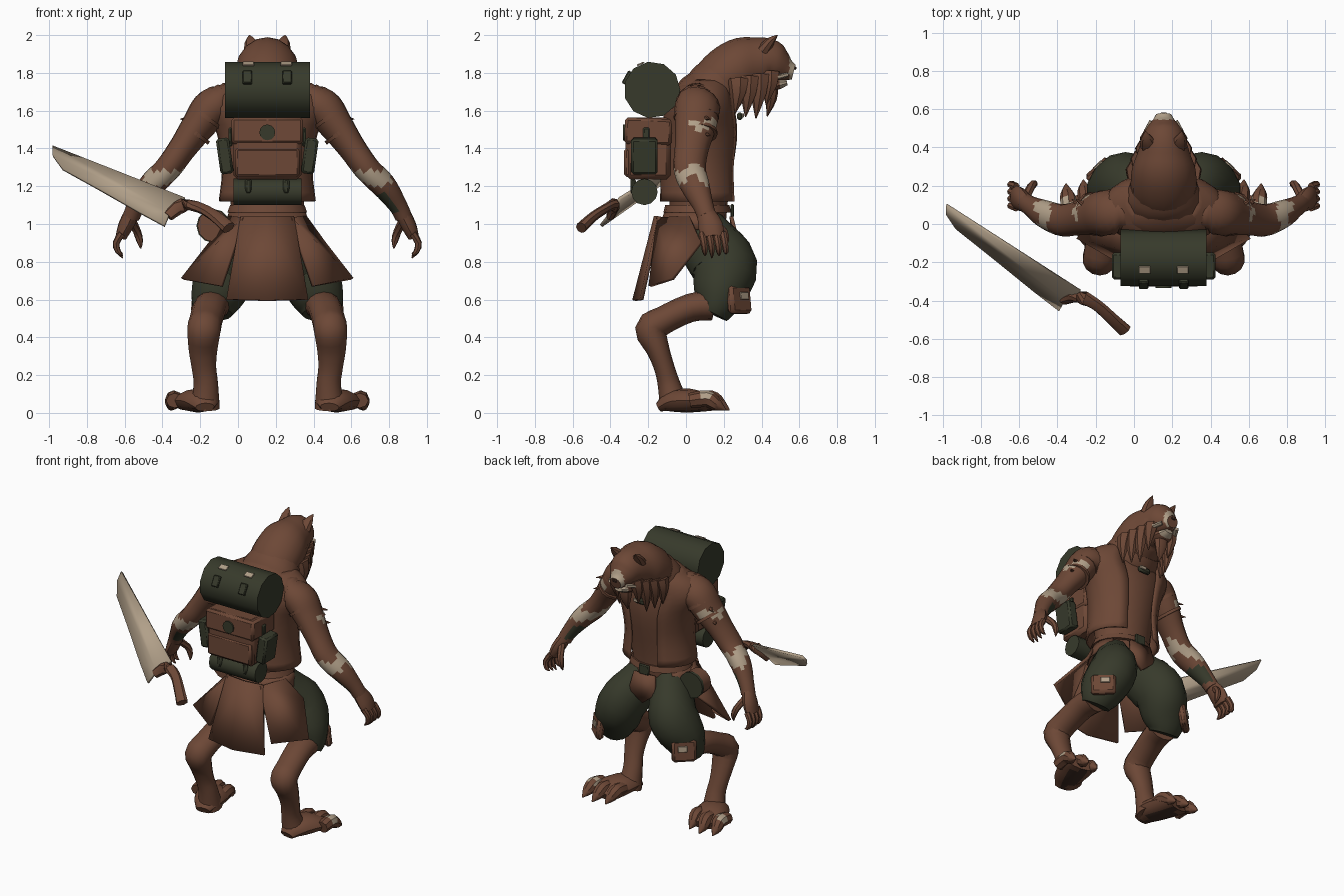
import bpy, bmesh, math
from mathutils import Vector, Matrix

if "Cube" in bpy.data.objects:
    bpy.data.objects.remove(bpy.data.objects["Cube"])

CX = 0.155          # body centre line
PARTS = []


def material(name, rgb):
    m = bpy.data.materials.new(name)
    m.use_nodes = True
    m.diffuse_color = (*rgb, 1)
    m.node_tree.nodes["Principled BSDF"].inputs["Base Color"].default_value = (*rgb, 1)
    return m


BROWN = material("leather brown", (0.152, 0.064, 0.037))
GREEN = material("canvas green", (0.038, 0.042, 0.024))
CREAM = material("bone cream", (0.44, 0.35, 0.25))
DARK = material("dark brown", (0.05, 0.025, 0.017))


def finish(name, bm, mat, mirror=False):
    if mirror:
        for v in bm.verts:
            v.co.x = 2 * CX - v.co.x
    bmesh.ops.recalc_face_normals(bm, faces=bm.faces)
    me = bpy.data.meshes.new(name)
    bm.to_mesh(me)
    bm.free()
    ob = bpy.data.objects.new(name, me)
    bpy.context.collection.objects.link(ob)
    me.materials.append(mat)
    PARTS.append(ob)
    return ob


def solid(ob, t):
    m = ob.modifiers.new("thickness", "SOLIDIFY")
    m.thickness, m.offset = t, 0
    return ob


def spline(pts, n):
    """Smooth list of points, n steps per span."""
    p = [Vector(q) for q in pts]
    out = []
    for i in range(len(p) - 1):
        a, b, c, d = p[max(i - 1, 0)], p[i], p[i + 1], p[min(i + 2, len(p) - 1)]
        for k in range(n):
            t = k / n
            out.append(b + (c - a) * (t / 2) + (2 * a - 5 * b + 4 * c - d) * (t * t / 2)
                       + (3 * b - a - 3 * c + d) * (t ** 3 / 2))
    return out + [p[-1]]


def tube(name, pts, mat, sides=12, n=3, gap=0, mirror=False):
    """Loft ellipses along (offset x, y, z, side radius, other radius); gap opens the +y side."""
    rows = spline(pts, n)
    pos = [Vector((CX + r[0], r[1], r[2])) for r in rows]
    bm = bmesh.new()
    rings = []
    count = sides + 1 if gap else sides
    for i, r in enumerate(rows):
        t = (pos[min(i + 1, len(pos) - 1)] - pos[max(i - 1, 0)]).normalized()
        u = (Vector((1, 0, 0)) - t * t.x).normalized()
        w = t.cross(u) if not gap else Vector((0, 1, 0))
        ring = []
        for k in range(count):
            a = math.pi / 2 + gap + (math.tau - 2 * gap) * k / sides
            ring.append(bm.verts.new(pos[i] + u * max(r[3], .002) * math.cos(a)
                                     + w * max(r[4], .002) * math.sin(a)))
        rings.append(ring)
    for a, b in zip(rings, rings[1:]):
        for k in range(sides):
            j = (k + 1) % count
            bm.faces.new((a[k], a[j], b[j], b[k]))
    if not gap:
        bm.faces.new(rings[0])
        bm.faces.new(rings[-1])
    return finish(name, bm, mat, mirror)


def panel(name, corners, mat, t=0.02, mirror=False):
    """Thin sheet fanned out from its first corner."""
    bm = bmesh.new()
    v = [bm.verts.new(c) for c in corners]
    for a, b in zip(v[1:], v[2:]):
        bm.faces.new((v[0], a, b))
    return solid(finish(name, bm, mat, mirror), t)


def box(name, c, size, mat, rot=(0, 0, 0), bevel=0.012, mirror=False):
    bm = bmesh.new()
    bmesh.ops.create_cube(bm, size=1)
    bmesh.ops.scale(bm, vec=size, verts=bm.verts)
    bmesh.ops.bevel(bm, geom=bm.edges, offset=min(bevel, min(size) / 3), segments=1, affect="EDGES")
    for i, axis in enumerate("XYZ"):
        bmesh.ops.rotate(bm, matrix=Matrix.Rotation(rot[i], 3, axis), verts=bm.verts)
    bmesh.ops.translate(bm, vec=c, verts=bm.verts)
    return finish(name, bm, mat, mirror)


def disc(name, c, r, depth, mat, axis="X", sides=12):
    bm = bmesh.new()
    bmesh.ops.create_cone(bm, cap_ends=True, segments=sides, radius1=r, radius2=r, depth=depth)
    rot = Matrix.Rotation(math.pi / 2, 3, "Y" if axis == "X" else "X")
    bmesh.ops.rotate(bm, matrix=rot, verts=bm.verts)
    bmesh.ops.translate(bm, vec=c, verts=bm.verts)
    return finish(name, bm, mat)


def paint(ob, mat, rule):
    ob.data.materials.append(mat)
    for f in ob.data.polygons:
        if rule(f.center):
            f.material_index = len(ob.data.materials) - 1


# Torso, open jacket, trousers seat and belt
tube("torso", [(0, .06, 1.0, .19, .15), (0, .07, 1.2, .2, .16), (0, .08, 1.45, .24, .19),
               (0, .08, 1.6, .29, .18), (0, .09, 1.69, .25, .15), (0, .12, 1.76, .14, .1)], BROWN, 16)
solid(tube("jacket", [(0, .07, 1.12, .25, .2), (0, .07, 1.3, .232, .195), (0, .08, 1.48, .26, .2),
                      (0, .08, 1.61, .32, .185), (0, .09, 1.7, .28, .16), (0, .12, 1.76, .17, .11)],
           BROWN, 20, gap=.45), .015)
tube("trouser_seat", [(0, .04, .86, .13, .12), (0, .05, .95, .19, .15), (0, .06, 1.06, .19, .15)], GREEN, 14)
tube("belt", [(0, .06, 1.06, .215, .18), (0, .06, 1.1, .2, .17)], BROWN, 18, 1)
solid(tube("coat_waist", [(0, .05, .97, .225, .19), (0, .06, 1.06, .2, .17)], BROWN, 16, 1, gap=.9), .012)
box("belt_buckle", (CX, .245, 1.07), (.08, .02, .07), GREEN)
panel("front_flap", [(CX - .08, .24, 1.04), (CX + .08, .24, 1.04), (CX + .1, .27, .92),
                     (CX, .26, .84), (CX - .1, .27, .92)], BROWN)
box("chest_clasp", (CX, .285, 1.57), (.09, .03, .04), GREEN)
box("clasp_plate", (CX + .02, .302, 1.575), (.05, .009, .022), CREAM, bevel=.002)

# Neck, hooded head and mane
tube("collar", [(0, .11, 1.67, .21, .15), (0, .155, 1.715, .2, .16), (0, .2, 1.76, .175, .15)], BROWN, 16)
head = tube("head", [(0, .13, 1.69, .16, .14), (0, .2, 1.77, .172, .152), (0, .29, 1.83, .165, .155),
                     (0, .37, 1.85, .137, .14), (0, .44, 1.855, .115, .125), (0, .49, 1.835, .095, .095),
                     (0, .535, 1.815, .062, .06), (0, .57, 1.805, .042, .04)], BROWN, 16, 4)
paint(head, CREAM, lambda c: c.y > .545 and (c.z > 1.81 or abs(c.x - CX) > .02))
chin = tube("lower_jaw", [(0, .38, 1.75, .08, .05), (0, .47, 1.74, .065, .035), (0, .535, 1.75, .03, .015)], BROWN, 10)
paint(chin, CREAM, lambda c: c.y > .5)
tube("chin_beard", [(0, .45, 1.74, .05, .04), (0, .45, 1.66, .04, .03), (0, .43, 1.57, .003, .003)], BROWN, 8)
box("nose", (CX, .578, 1.825), (.03, .012, .018), DARK)

for m, side in ((False, "left"), (True, "right")):
    # Face
    tube(side + "_ear", [(.075, .41, 1.92, .05, .035), (.088, .445, 1.965, .032, .025), (.095, .485, 2.0, .002, .002)],
         BROWN, 8, 2, mirror=m)
    box(side + "_eye", (CX + .062, .518, 1.865), (.035, .009, .014), DARK, (0, 0, -.7), .002, m)
    tube(side + "_cheek_mark", [(.06, .535, 1.79, .018, .012), (.09, .48, 1.775, .018, .012)], CREAM, 6, 2, mirror=m)
    for i, drop in enumerate((.13, .19, .17, .14)):
        d, y, z = .075 + .025 * i, .44 - .055 * i, 1.8 - .012 * i
        tube(f"{side}_mane_lock_{i}", [(d, y, z, .045, .06), (d + .015, y, z - drop * .5, .035, .045),
                                       (d + .005, y - .015, z - drop - .04, .003, .003)], BROWN, 7, 2, mirror=m)

    # Arms with pale markings and a wrist wrap
    arm = tube(side + "_arm", [(.2, .07, 1.63, .1, .12), (.29, .06, 1.615, .105, .12), (.365, .05, 1.52, .09, .11),
                               (.45, .03, 1.4, .074, .09), (.53, .02, 1.29, .07, .085), (.62, .05, 1.2, .066, .076),
                               (.69, .09, 1.1, .05, .055), (.72, .11, 1.04, .046, .05)], BROWN, 16, 5, mirror=m)
    paint(arm, CREAM, lambda c: abs(c.z - 1.265 - .025 * math.sin(40 * c.y)) < .035
          or (abs(c.z - 1.525) < .025 and c.y > .03 and abs(c.x - CX) > .36))
    paint(arm, GREEN, lambda c: 1.06 < c.z < 1.16 and abs(c.x - CX) < .6 + (1.2 - c.z) * .7)
    for i in range(2):
        z = 1.575 - .085 * i
        tube(f"{side}_sleeve_band_{i}", [(.32 + .055 * i, .055, z, .1 - .008 * i, .12 - .008 * i),
             (.332 + .055 * i, .055, z - .016, .1 - .008 * i, .12 - .008 * i)], BROWN, 14, 1, mirror=m)
        tube(f"{side}_sleeve_spike_{i}", [(.38 + .04 * i, .08, z - .01, .03, .025),
             (.46 + .02 * i, .13, z - .02, .002, .002)], BROWN, 6, 1, mirror=m)
    # Hands
    tube(side + "_palm", [(.71, .1, 1.07, .04, .045), (.75, .13, .99, .04, .065), (.775, .14, .93, .03, .06)],
         BROWN, 10, mirror=m)
    for i in range(4):
        y = .085 + .037 * i
        tube(f"{side}_finger_{i}", [(.77, y, .95, .02, .02), (.8, y + .01, .9, .019, .018),
             (.79, y + .015, .855, .015, .015), (.765, y + .015, .82 + .012 * abs(i - 1), .003, .003)], BROWN, 7, 2, mirror=m)
    tube(side + "_thumb", [(.72, .14, 1.02, .024, .024), (.69, .2, .96, .022, .022), (.675, .21, .91, .018, .018),
                           (.67, .2, .87, .003, .003)], BROWN, 7, 2, mirror=m)

    # Baggy trouser legs and knee pads
    tube(side + "_trouser_leg", [(.09, .06, 1.0, .1, .13), (.14, .13, .88, .135, .165), (.2, .205, .77, .155, .175),
                                 (.255, .18, .65, .15, .145), (.28, .16, .57, .125, .11), (.285, .14, .525, .1, .085)],
         GREEN, 14, mirror=m)
    box(side + "_knee_pad", (CX + .335, .28, .6), (.16, .05, .15), BROWN, (.12, 0, -.75), .02, m)
    box(side + "_knee_mark", (CX + .345, .309, .62), (.06, .009, .04), CREAM, (.12, 0, -.75), .002, m)
    # Backward bent legs and clawed feet
    tube(side + "_lower_leg", [(.29, .13, .57, .095, .08), (.305, .02, .555, .09, .075), (.325, -.12, .49, .088, .075),
                               (.335, -.185, .44, .09, .085), (.34, -.15, .34, .078, .062), (.335, -.115, .24, .066, .054),
                               (.325, -.09, .15, .066, .06), (.33, -.06, .03, .08, .08)], BROWN, 14, mirror=m)
    foot = tube(side + "_foot", [(.33, -.145, .03, .05, .025), (.34, -.08, .06, .09, .055), (.37, .02, .065, .11, .063),
                                 (.4, .11, .052, .115, .045), (.41, .15, .04, .1, .03)], BROWN, 12, mirror=m)
    paint(foot, DARK, lambda c: c.z < .012)
    for i in range(3):
        d, y = .31 + .09 * i, .08 - .02 * abs(i - 1)
        toe = tube(f"{side}_toe_{i}", [(d, y - .04, .065, .045, .04), (d + .005, y + .05, .075, .045, .045),
                   (d + .015, y + .1, .045, .035, .035), (d + .02, y + .15, .015, .004, .004)], BROWN, 8, mirror=m)
        if i == 2:
            paint(toe, CREAM, lambda c: .06 < c.y < .13 and c.z > .07)

    # Coat skirt side flap
    panel(side + "_skirt_flap", [(CX + .12, -.15, 1.03), (CX + .2, .02, 1.04), (CX + .3, .08, .9), (CX + .45, -.07, .71),
                                 (CX + .24, -.19, .67)], BROWN, mirror=m)
    # Pack side pockets and roll buckles
    box(side + "_pack_pocket", (CX + .225, -.22, 1.36), (.07, .14, .19), GREEN, (0, .14, 0), mirror=m)
    box(side + "_pocket_strap", (CX + .195, -.21, 1.46), (.02, .035, .1), GREEN, mirror=m)
    box(side + "_roll_buckle", (CX + .105, -.312, 1.775), (.05, .025, .075), GREEN, (-.5, 0, 0), .005, m)
    box(side + "_roll_patch", (CX + .1, -.24, 1.848), (.06, .04, .009), CREAM, (.4, 0, 0), .002, m)
    box(side + "_lower_roll_strap", (CX + .1, -.28, 1.2), (.035, .03, .08), GREEN, mirror=m)

# Coat skirt back panel, bowed outwards
panel("skirt_back_panel", [(CX, -.16, 1.04), (CX + .14, -.14, 1.04), (CX + .215, -.235, .6), (CX, -.275, .595),
                           (CX - .215, -.235, .6), (CX - .14, -.14, 1.04)], BROWN)
# Hip pouch
disc("hip_pouch", (-.13, .07, .99), .085, .09, BROWN, "Y")
disc("hip_pouch_lid", (-.13, .12, .99), .09, .02, GREEN, "Y")

# Backpack with rolls
box("pack_body", (CX, -.2, 1.4), (.36, .24, .33), BROWN, bevel=.025)
box("pack_flap", (CX, -.2, 1.49), (.38, .25, .14), BROWN, (-.04, 0, 0), .015)
box("pack_front_pocket", (CX, -.305, 1.325), (.34, .045, .15), BROWN)
disc("pack_badge", (CX, -.326, 1.485), .042, .016, GREEN, "Y")
disc("bedroll", (CX, -.18, 1.71), .15, .45, GREEN, sides=11)
disc("lower_roll", (CX, -.22, 1.17), .07, .36, GREEN)

# Machete hanging behind
panel("machete_blade", [(-.36, -.395, 1.06), (-.39, -.45, .99), (-.52, -.35, 1.06), (-.73, -.18, 1.18),
                        (-.93, -.02, 1.29), (-.98, .054, 1.36), (-.98, .1, 1.41), (-.28, -.35, 1.135)], CREAM, .018)
tube("machete_handle", [(x - CX, y, z, a, a * .75) for x, y, z, a in (
    (-.37, -.4, 1.04, .03), (-.29, -.38, 1.1, .04), (-.2, -.42, 1.085, .033), (-.12, -.49, 1.04, .035),
    (-.05, -.555, .98, .04))], BROWN, 8)

# Smooth shading with sharp edges kept
bpy.ops.object.select_all(action="DESELECT")
for ob in PARTS:
    ob.select_set(True)
bpy.context.view_layer.objects.active = PARTS[0]
bpy.ops.object.shade_smooth_by_angle(angle=math.radians(40))
